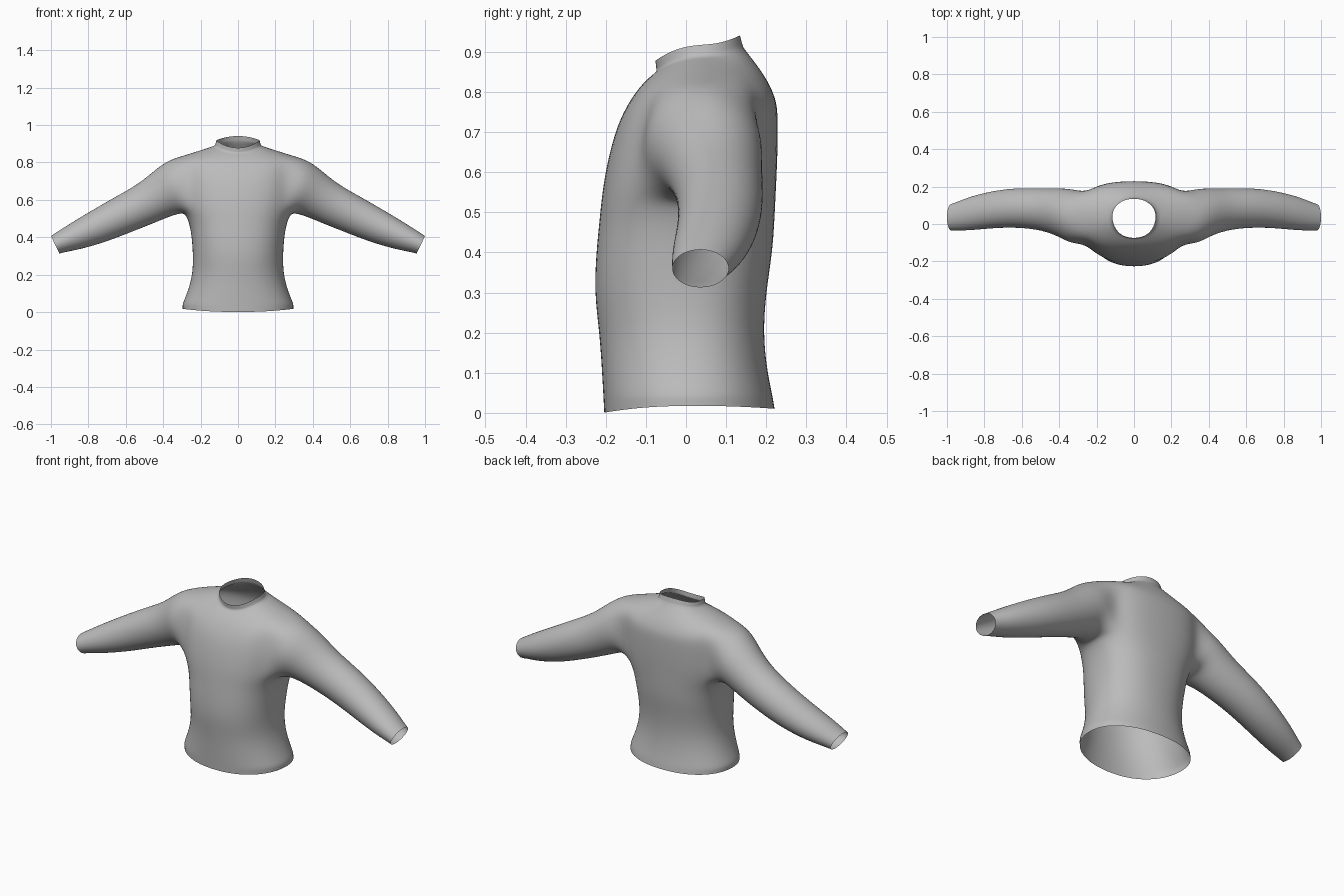
import bpy, bmesh, math

if "Cube" in bpy.data.objects:
    bpy.data.objects.remove(bpy.data.objects["Cube"])

cloth = bpy.data.materials.new("grey cloth")
cloth.diffuse_color = (0.5, 0.5, 0.5, 1)
cloth.use_nodes = True
cloth.node_tree.nodes["Principled BSDF"].inputs["Base Color"].default_value = cloth.diffuse_color

COLS = 20                     # columns around the torso
ARM_LOW, ARM_TOP = 7, 11      # torso rings that bound the armholes

# Torso rings: half width, y front, y side, y back, z front, z side, z back, squareness
torso_rings = [
    (0.300, -0.207, 0.01, 0.224, 0.000, 0.018, 0.010, 2.2),
    (0.300, -0.209, 0.01, 0.219, 0.038, 0.045, 0.040, 2.2),
    (0.272, -0.213, 0.01, 0.204, 0.110, 0.110, 0.110, 2.2),
    (0.246, -0.219, 0.01, 0.195, 0.200, 0.200, 0.200, 2.2),
    (0.243, -0.232, 0.01, 0.202, 0.300, 0.300, 0.300, 2.3),
    (0.250, -0.227, 0.02, 0.218, 0.400, 0.400, 0.400, 2.4),
    (0.262, -0.219, 0.03, 0.223, 0.480, 0.470, 0.480, 2.4),
    (0.285, -0.212, 0.04, 0.226, 0.550, 0.528, 0.550, 2.5),
    (0.300, -0.202, 0.05, 0.229, 0.610, 0.600, 0.610, 2.5),
    (0.305, -0.189, 0.05, 0.231, 0.665, 0.680, 0.675, 2.5),
    (0.305, -0.172, 0.06, 0.231, 0.720, 0.760, 0.735, 2.5),
    (0.295, -0.147, 0.06, 0.228, 0.770, 0.838, 0.780, 2.4),
    (0.205, -0.112, 0.05, 0.200, 0.820, 0.865, 0.840, 2.2),
    (0.125, -0.075, 0.04, 0.144, 0.850, 0.890, 0.912, 2.1),
    (0.117, -0.078, 0.04, 0.136, 0.877, 0.918, 0.942, 2.1),
]

# Sleeve rings: top x, top z, bottom x, bottom z, y front, y back
sleeve_rings = [
    (0.365, 0.815, 0.310, 0.528, -0.105, 0.188),
    (0.435, 0.768, 0.365, 0.512, -0.066, 0.190),
    (0.525, 0.688, 0.455, 0.474, -0.033, 0.190),
    (0.645, 0.622, 0.580, 0.425, -0.018, 0.193),
    (0.770, 0.550, 0.710, 0.374, -0.020, 0.180),
    (0.890, 0.478, 0.840, 0.337, -0.033, 0.150),
    (0.965, 0.430, 0.925, 0.321, -0.035, 0.118),
    (1.000, 0.407, 0.955, 0.313, -0.034, 0.106),
]


def power(v, p):
    return math.copysign(abs(v) ** (2 / p), v)


bm = bmesh.new()
crease = bm.edges.layers.float.new("crease_edge")


def torso_ring(w, yf, ys, yb, zf, zs, zb, p):
    ring = []
    for k in range(COLS):
        t = 2 * math.pi * k / COLS
        c, s = math.cos(t), math.sin(t)
        y_end, z_end = (yf, zf) if s < 0 else (yb, zb)
        ring.append(bm.verts.new((w * power(c, p),
                                  ys + (y_end - ys) * abs(power(s, p)),
                                  zs + (z_end - zs) * s * s)))
    return ring


def sleeve_ring(side, tx, tz, bx, bz, yf, yb, n=16):
    ring = []
    for i in range(n):
        a = 2 * math.pi * i / n
        h = math.cos(a) * 0.5 * 1.025
        ring.append(bm.verts.new((side * ((tx + bx) / 2 - h * (tx - bx)),
                                  (yf + yb) / 2 - math.sin(a) * 0.5125 * (yb - yf),
                                  (tz + bz) / 2 - h * (tz - bz))))
    return ring


def bridge(a, b):
    n = len(a)
    for i in range(n):
        j = (i + 1) % n
        bm.faces.new((a[i], a[j], b[j], b[i]))


# Torso and collar, leaving the armholes open
torso = [torso_ring(*r) for r in torso_rings]
arm_cols = {COLS - 2, COLS - 1, 0, 1, COLS // 2 - 2, COLS // 2 - 1, COLS // 2, COLS // 2 + 1}
for r in range(len(torso) - 1):
    for k in range(COLS):
        if ARM_LOW <= r < ARM_TOP and k in arm_cols:
            continue
        n = (k + 1) % COLS
        bm.faces.new((torso[r][k], torso[r][n], torso[r + 1][n], torso[r + 1][k]))

# Sleeves grow out of the armhole edges, from the armpit forward and up
for side in (1, -1):
    def at(r, c):
        return torso[r][(c if side > 0 else COLS // 2 - c) % COLS]
    hole = [at(ARM_LOW, c) for c in (0, -1)]
    hole += [at(r, -2) for r in range(ARM_LOW, ARM_TOP)]
    hole += [at(ARM_TOP, c) for c in (-2, -1, 0, 1)]
    hole += [at(r, 2) for r in range(ARM_TOP, ARM_LOW, -1)]
    hole += [at(ARM_LOW, c) for c in (2, 1)]
    last = hole
    for r in sleeve_rings:
        ring = sleeve_ring(side, *r)
        bridge(last, ring)
        last = ring

# Seams at the hem and the collar base
for r, amount in ((1, 0.4), (len(torso) - 2, 0.8)):
    for k in range(COLS):
        e = bm.edges.get((torso[r][k], torso[r][(k + 1) % COLS]))
        e[crease] = amount

bmesh.ops.recalc_face_normals(bm, faces=bm.faces)
for f in bm.faces:
    f.smooth = True
mesh = bpy.data.meshes.new("sweater")
bm.to_mesh(mesh)
bm.free()
mesh.materials.append(cloth)
sweater = bpy.data.objects.new("sweater", mesh)
bpy.context.collection.objects.link(sweater)
sub = sweater.modifiers.new("smooth cloth", "SUBSURF")
sub.levels = sub.render_levels = 2
